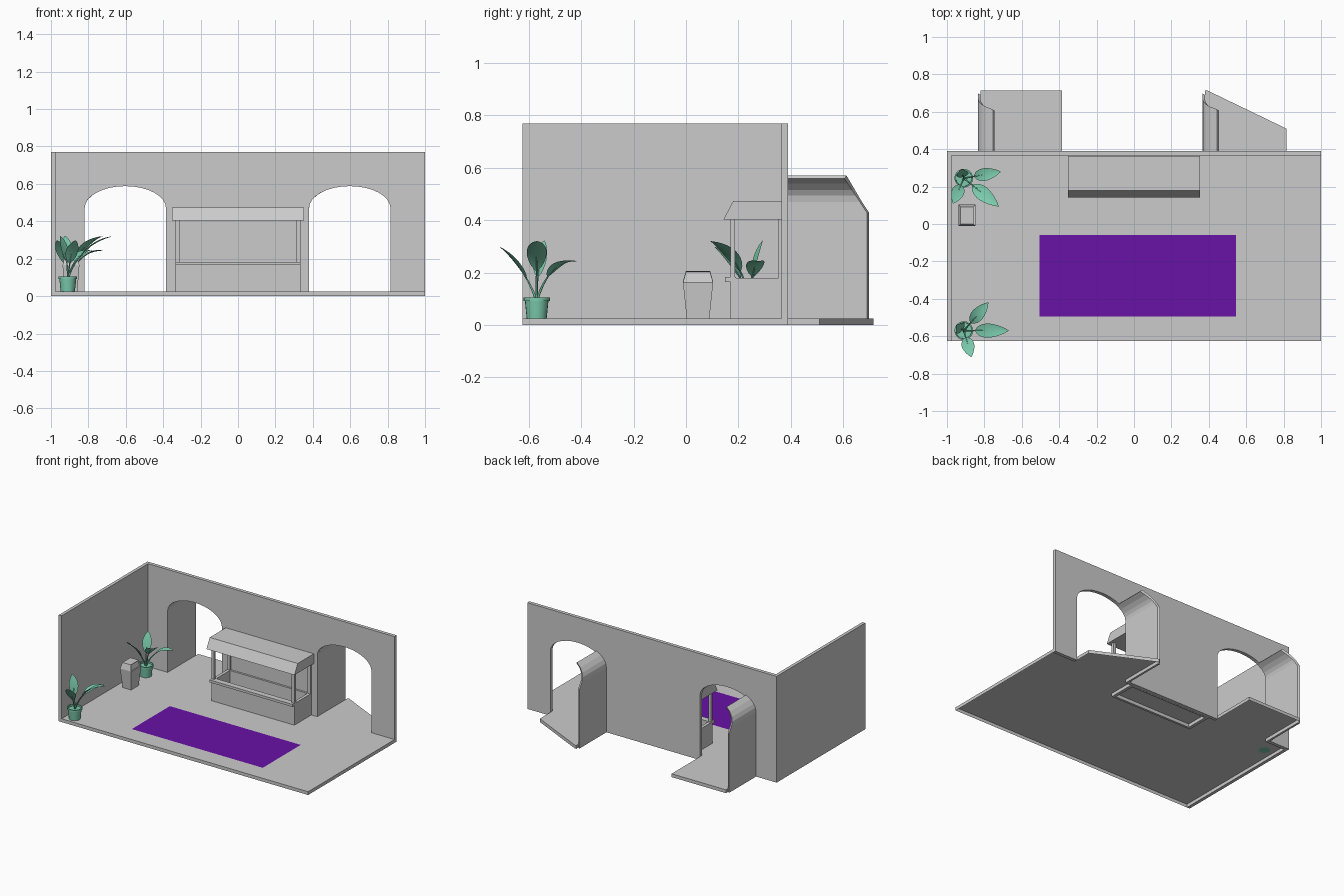
import bpy, bmesh
from math import sin, cos, pi, radians
from mathutils import Vector

if "Cube" in bpy.data.objects:
    bpy.data.objects.remove(bpy.data.objects["Cube"])

T = 0.024            # floor top
SPRING, RISE, HALF = 0.47, 0.118, 0.2175
ARCHES = (-0.6025, 0.5975)


def material(name, rgb):
    m = bpy.data.materials.new(name)
    m.diffuse_color = (*rgb, 1)
    m.use_nodes = True
    m.node_tree.nodes["Principled BSDF"].inputs["Base Color"].default_value = m.diffuse_color
    return m


GREEN = material("plant_green", (0.2, 0.6, 0.42))
PURPLE = material("rug_purple", (0.14, 0.006, 0.38))


def finish(name, bm, mat=None, fix=True):
    if fix:
        bmesh.ops.recalc_face_normals(bm, faces=bm.faces)
    me = bpy.data.meshes.new(name)
    bm.to_mesh(me)
    bm.free()
    ob = bpy.data.objects.new(name, me)
    bpy.context.collection.objects.link(ob)
    if mat:
        me.materials.append(mat)
    return ob


def prism(name, pts, place, a, b, open_start=False):
    """Extrude a 2D outline from a to b; place(u, v, w) gives the 3D point."""
    bm = bmesh.new()
    lo = [bm.verts.new(place(u, v, a)) for u, v in pts]
    hi = [bm.verts.new(place(u, v, b)) for u, v in pts]
    n = len(pts)
    if not open_start:
        bm.faces.new(lo[::-1])
    bm.faces.new(hi)
    for i in range(n):
        j = (i + 1) % n
        bm.faces.new((lo[i], lo[j], hi[j], hi[i]))
    return finish(name, bm)


def box(name, x0, x1, y0, y1, z0, z1):
    return prism(name, [(x0, y0), (x1, y0), (x1, y1), (x0, y1)],
                 lambda u, v, w: (u, v, w), z0, z1)


# Floor with the two passage floors, open underneath
prism("floor", [(-1, -0.625), (1, -0.625), (1, 0.39), (0.815, 0.39), (0.815, 0.51),
                (0.39, 0.715), (0.38, 0.715), (0.38, 0.39), (-0.385, 0.39),
                (-0.385, 0.715), (-0.82, 0.715), (-0.82, 0.39), (-1, 0.39)],
      lambda u, v, w: (u, v, w), 0, T, open_start=True)

# Walls: plain side wall, back wall with two arched doorways
box("side_wall", -1, -0.977, -0.625, 0.39, 0, 0.77)
outline = [(-1, 0)]
for c in ARCHES:
    outline.append((c - HALF, 0))
    for i in range(17):
        a = pi - pi * i / 16
        outline.append((c + HALF * cos(a), SPRING + RISE * sin(a)))
    outline.append((c + HALF, 0))
outline += [(1, 0), (1, 0.77), (-1, 0.77)]
prism("back_wall", outline, lambda u, v, w: (u, w, v), 0.365, 0.39)

# Passage side walls curling into part of a vault, cut at a slant
for c in ARCHES:
    bm = bmesh.new()
    prof = [(c - HALF, 0, 0.015, 0), (c - HALF, 0.43, 0.015, 0)]
    for deg in (180, 168, 157, 144, 131):
        a = radians(deg)
        prof.append((c + HALF * cos(a), SPRING + RISE * sin(a),
                     0.015 * -cos(a), 0.015 * sin(a)))
    rings = []
    for x, z, ox, oz in prof:
        end = 0.69 - max(0, z - 0.43) * 0.66
        rings.append([bm.verts.new(p) for p in (
            (x, 0.388, z), (x - ox, 0.388, z + oz),
            (x - ox, end + 0.008, z + oz), (x, end, z))])
    for r, s in zip(rings, rings[1:]):
        for i in range(4):
            j = (i + 1) % 4
            bm.faces.new((r[i], r[j], s[j], s[i]))
    bm.faces.new(rings[0])
    bm.faces.new(rings[-1])
    finish("passage_wall", bm)

# Rug
bm = bmesh.new()
bm.faces.new([bm.verts.new((x, y, T + 0.002)) for x, y in
              ((-0.505, -0.495), (0.545, -0.495), (0.545, -0.06), (-0.505, -0.06))])
finish("rug", bm, PURPLE, fix=False)

# Stall: hollow counter, ledge, posts and canopy
box("counter_front", -0.333, 0.333, 0.17, 0.187, 0, 0.165)
box("counter_back", -0.333, 0.333, 0.35, 0.364, 0, 0.18)
box("counter_ledge", -0.333, 0.333, 0.148, 0.19, 0.165, 0.183)
for s in (-1, 1):
    xa, xb = sorted((s * 0.333, s * 0.311))
    box("counter_side", xa, xb, 0.187, 0.35, 0, 0.18)
    box("front_post", xa, xb, 0.17, 0.188, 0.183, 0.41)
    box("back_post", xa, xb, 0.354, 0.364, 0.18, 0.41)
prism("canopy", [(0.143, 0.403), (0.364, 0.403), (0.364, 0.473), (0.18, 0.473)],
      lambda u, v, w: (w, u, v), -0.353, 0.353)


# Bin: tapered body with shoulders and a recessed slot
bm = bmesh.new()
rings = []
for z, hx, hy in ((T, 0.034, 0.043), (0.165, 0.045, 0.058), (0.207, 0.034, 0.046)):
    rings.append([bm.verts.new((-0.893 + sx * hx, 0.046 + sy * hy, z))
                  for sx, sy in ((-1, -1), (1, -1), (1, 1), (-1, 1))])
for r, s in zip(rings, rings[1:]):
    for i in range(4):
        j = (i + 1) % 4
        f = bm.faces.new((r[i], r[j], s[j], s[i]))
        if i == 1:
            slot = f
bm.faces.new(rings[0][::-1])
bm.faces.new(rings[-1])
bmesh.ops.inset_individual(bm, faces=[slot], thickness=0.012)
bmesh.ops.inset_individual(bm, faces=[slot], thickness=0.001, depth=-0.012)
finish("bin", bm)


# Potted plants: lathed pot, tube stems and folded leaf blades
def pot(cx, cy, n=20):
    prof = [(0, T), (0.038, T), (0.045, 0.092), (0.05, 0.092), (0.05, 0.105),
            (0.043, 0.105), (0.042, 0.094), (0, 0.094)]
    bm = bmesh.new()
    vs = [bm.verts.new((r, 0, z)) for r, z in prof]
    es = [bm.edges.new(e) for e in zip(vs, vs[1:])]
    bmesh.ops.spin(bm, geom=vs + es, cent=(0, 0, 0), axis=(0, 0, 1),
                   angle=2 * pi, steps=n)
    bmesh.ops.remove_doubles(bm, verts=bm.verts, dist=1e-5)
    bmesh.ops.translate(bm, verts=bm.verts, vec=(cx, cy, 0))
    ob = finish("pot", bm, GREEN)
    bpy.context.view_layer.objects.active = ob
    ob.select_set(True)
    bpy.ops.object.shade_smooth_by_angle(angle=radians(30))
    ob.select_set(False)


def leaf(cx, cy, ang, ctrl, tip, half_w):
    out = Vector((cos(ang), sin(ang), 0))
    side = Vector((-sin(ang), cos(ang), 0))

    def at(t):
        r = 2 * t * (1 - t) * ctrl[0] + t * t * tip[0]
        z = (1 - t) ** 2 * 0.09 + 2 * t * (1 - t) * ctrl[1] + t * t * tip[1]
        return Vector((cx, cy, z)) + out * r

    bm = bmesh.new()
    n, t0 = 10, 0.36
    rows = []
    for i in range(n + 1):
        u = i / n
        p = at(t0 + (1 - t0) * u)
        w = half_w * max(sin(pi * u ** 0.85) ** 0.75 if 0 < u < 1 else 0, 0.03)
        drop = Vector((0, 0, 0.25 * w))
        rows.append([bm.verts.new(q) for q in
                     (p - side * w + drop, p, p + side * w + drop)])
    for a, b in zip(rows, rows[1:]):
        for k in (0, 1):
            bm.faces.new((a[k], b[k], b[k + 1], a[k + 1]))
    for f in bm.faces:
        f.smooth = True
    finish("leaf", bm, GREEN, fix=False)

    cu = bpy.data.curves.new("stem", "CURVE")
    cu.dimensions = "3D"
    cu.bevel_depth, cu.bevel_resolution = 0.0045, 1
    sp = cu.splines.new("POLY")
    sp.points.add(8)
    for i, q in enumerate(sp.points):
        q.co = (*at(0.6 * i / 8), 1)
        q.radius = 1.2 - 0.1 * i
    cu.materials.append(GREEN)
    bpy.context.collection.objects.link(bpy.data.objects.new("stem", cu))


LEAVES = [(0, (0.06, 0.27), (0.24, 0.32), 0.038),
          (49, (0.06, 0.245), (0.2, 0.243), 0.034),
          (-74, (0.04, 0.21), (0.147, 0.298), 0.034),
          (145, (0.0, 0.22), (0.05, 0.322), 0.032)]
for cx, cy, turn in ((-0.91, -0.57, 0), (-0.91, 0.245, -39)):
    pot(cx, cy)
    for deg, ctrl, tip, w in LEAVES:
        leaf(cx, cy, radians(deg + turn), ctrl, tip, w)
